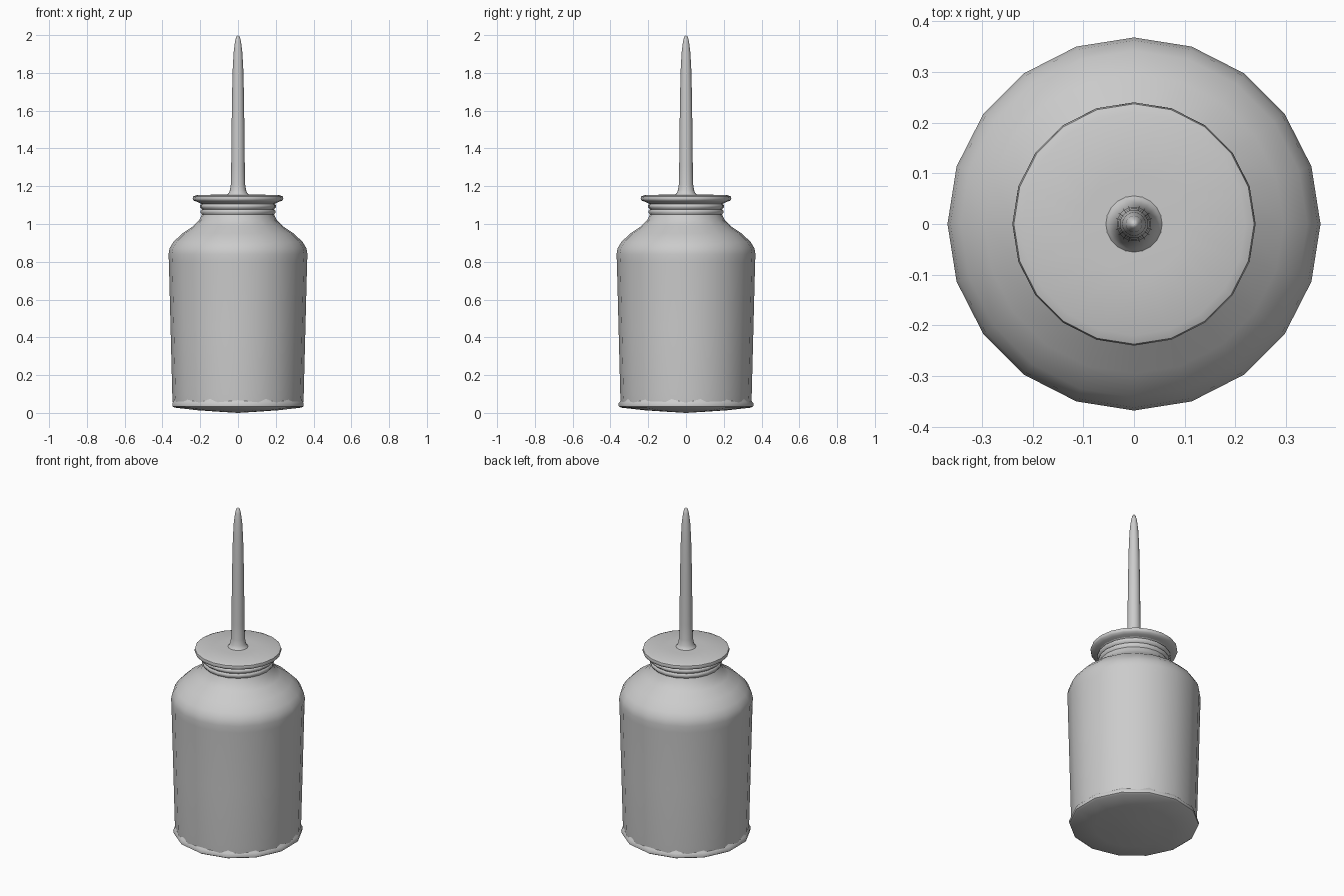
import bpy, bmesh, math

if "Cube" in bpy.data.objects:
    bpy.data.objects.remove(bpy.data.objects["Cube"])


def lathe(name, profile, sides, start=0.0, angle=50):
    """Revolve (radius, z) points around z; zero radius makes a pole."""
    bm = bmesh.new()
    rings = []
    for r, z in profile:
        if r == 0:
            rings.append([bm.verts.new((0, 0, z))] * sides)
        else:
            rings.append([bm.verts.new((r * math.cos(start + i * math.tau / sides),
                                        r * math.sin(start + i * math.tau / sides), z))
                          for i in range(sides)])
    for a, b in zip(rings, rings[1:]):
        for i in range(sides):
            j = (i + 1) % sides
            bm.faces.new(list(dict.fromkeys((a[i], a[j], b[j], b[i]))))
    bmesh.ops.recalc_face_normals(bm, faces=bm.faces)
    mesh = bpy.data.meshes.new(name)
    bm.to_mesh(mesh)
    bm.free()
    obj = bpy.data.objects.new(name, mesh)
    bpy.context.collection.objects.link(obj)
    bpy.ops.object.select_all(action='DESELECT')
    obj.select_set(True)
    bpy.context.view_layer.objects.active = obj
    bpy.ops.object.shade_smooth_by_angle(angle=math.radians(angle))
    return obj


# tapered can with rounded shoulder and ribbed neck
lathe("can_body", [
    (0.344, 0.035), (0.348, 0.10), (0.357, 0.45), (0.366, 0.80), (0.368, 0.84),
    (0.362, 0.872), (0.342, 0.905), (0.295, 0.95), (0.235, 0.99), (0.205, 1.02),
    (0.191, 1.05), (0.198, 1.06), (0.198, 1.072), (0.191, 1.078), (0.202, 1.088),
    (0.202, 1.10), (0.195, 1.106), (0.208, 1.116), (0.208, 1.13)], 20)

# slightly domed base with a rolled rim, points facing front and back
lathe("base", [
    (0, 0.0), (0.10, 0.006), (0.22, 0.014), (0.345, 0.028), (0.356, 0.035),
    (0.357, 0.05), (0.350, 0.06), (0.342, 0.075)], 14, math.pi / 2)

# flared cap
lathe("cap", [
    (0, 1.10), (0.20, 1.11), (0.218, 1.118), (0.236, 1.124), (0.240, 1.134),
    (0.237, 1.146), (0.220, 1.153), (0.10, 1.156), (0, 1.157)], 20)

# long tapering spout
lathe("spout", [
    (0.062, 1.150), (0.050, 1.162), (0.043, 1.178), (0.038, 1.21), (0.036, 1.30),
    (0.034, 1.50), (0.031, 1.70), (0.028, 1.82), (0.023, 1.91), (0.016, 1.965),
    (0.009, 1.992), (0, 2.0)], 20)
